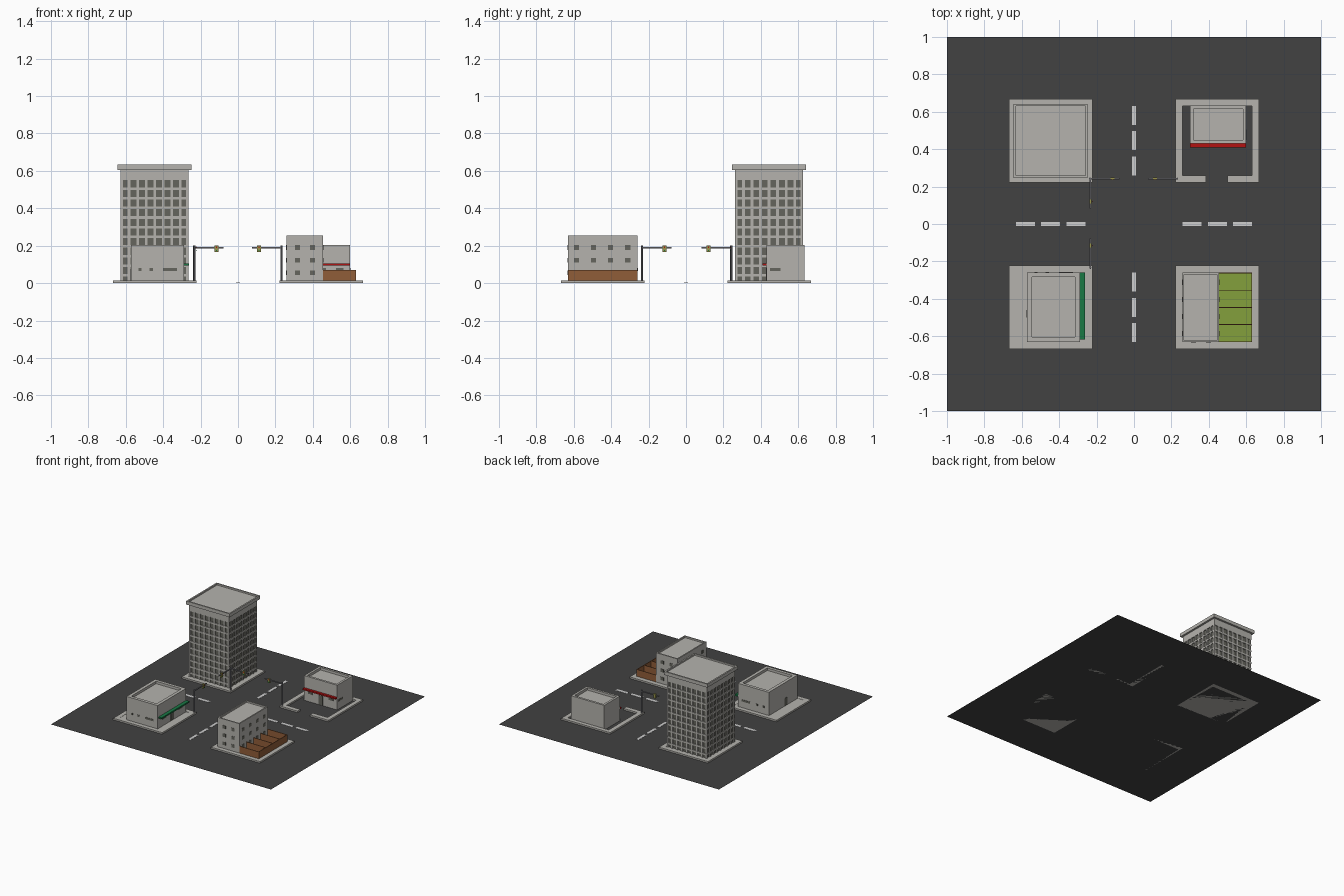
import bpy, bmesh
from mathutils import Matrix, Vector

if "Cube" in bpy.data.objects:
    bpy.data.objects.remove(bpy.data.objects["Cube"])


def material(name, r, g, b):
    m = bpy.data.materials.new(name)
    m.use_nodes = True
    m.diffuse_color = (r, g, b, 1)
    m.node_tree.nodes["Principled BSDF"].inputs["Base Color"].default_value = (r, g, b, 1)
    return m


ASPHALT = material("asphalt", .054, .054, .054)
CONCRETE = material("concrete", .46, .45, .42)
GLASS = material("window_grey", .13, .13, .11)
WHITE = material("road_paint", .62, .62, .62)
LAWN = material("lawn_green", .23, .35, .045)
WOOD = material("fence_brown", .28, .11, .04)
GREEN = material("awning_green", .01, .19, .06)
RED = material("awning_red", .45, .006, .006)
METAL = material("pole_grey", .2, .2, .22)
YELLOW = material("signal_yellow", .32, .30, .07)


def finish(name, bm, mat):
    mesh = bpy.data.meshes.new(name)
    bm.to_mesh(mesh)
    bm.free()
    mesh.materials.append(mat)
    obj = bpy.data.objects.new(name, mesh)
    bpy.context.collection.objects.link(obj)
    return obj


def add_box(bm, lo, hi):
    lo, hi = Vector(lo), Vector(hi)
    m = Matrix.Translation((lo + hi) / 2) @ Matrix.Diagonal((*(hi - lo), 1))
    return bmesh.ops.create_cube(bm, size=1, matrix=m)["verts"]


def boxes(name, spans, mat):
    """One object made of boxes, each given as (low corner, high corner)."""
    bm = bmesh.new()
    for lo, hi in spans:
        add_box(bm, lo, hi)
    return finish(name, bm, mat)


def parapet_block(name, lo, hi, rim, depth, mat=CONCRETE):
    """Box whose flat roof is sunk behind a parapet."""
    bm = bmesh.new()
    add_box(bm, lo, hi)
    bm.normal_update()
    roof = [f for f in bm.faces if f.normal.z > .9]
    bmesh.ops.inset_region(bm, faces=roof, thickness=rim, use_even_offset=True)
    bmesh.ops.inset_region(bm, faces=roof, thickness=.0005, depth=-depth)
    return finish(name, bm, mat)


def panes(name, axis, wall, spans, mat=GLASS):
    """Thin plates on a wall; spans are (start, end, low z, high z)."""
    t, out = .002, []
    for a, b, z0, z1 in spans:
        if axis == "x":
            out.append(((wall - t, a, z0), (wall + t, b, z1)))
        else:
            out.append(((a, wall - t, z0), (b, wall + t, z1)))
    return boxes(name, out, mat)


# Ground and road markings
bm = bmesh.new()
bmesh.ops.create_grid(bm, x_segments=1, y_segments=1, size=1)
finish("ground", bm, ASPHALT)

dashes = []
for sign in (-1, 1):
    for c in (.31, .447, .58):
        c *= sign
        dashes.append(((c - .051, -.012, .0005), (c + .051, .012, .002)))
        dashes.append(((-.011, c - .051, .0005), (.011, c + .051, .002)))
boxes("road_dashes", dashes, WHITE)

# Pavement blocks: kerb frame around each plot, paved except for the yard
KERB, LOT0, LOT1, IN0, IN1 = .013, .222, .667, .26, .632


def span(sign, a, b):
    return (a, b) if sign > 0 else (-b, -a)


for sx, sy, label in ((-1, 1, "tower"), (-1, -1, "corner_shop"),
                      (1, -1, "terrace"), (1, 1, "yard_shop")):
    x0, x1 = span(sx, LOT0, LOT1)
    y0, y1 = span(sy, LOT0, LOT1)
    u0, u1 = span(sx, IN0, IN1)
    v0, v1 = span(sy, IN0, IN1)
    frame = [((x0, v0, 0), (u0, v1, KERB)), ((u1, v0, 0), (x1, v1, KERB)),
             ((x0, v1, 0), (x1, y1, KERB))]
    if label == "yard_shop":   # driveway opening
        frame += [((x0, y0, 0), (.385, v0, KERB)), ((.5, y0, 0), (x1, v0, KERB))]
    else:
        frame.append(((x0, y0, 0), (x1, v0, KERB)))
        boxes(label + "_paving", [((u0, v0, 0), (u1, v1, KERB - .002))], CONCRETE)
    boxes(label + "_kerb", frame, CONCRETE)

# Office tower: glass core behind a grid of piers and floor bands
cx, cy, half, deep = -.446, .444, .182, .007
boxes("tower_glass", [((cx - half + deep, cy - half + deep, .01),
                       (cx + half - deep, cy + half - deep, .6))], GLASS)
bands = [((cx - half, cy - half, .55), (cx + half, cy + half, .606))]
for i in range(1, 11):
    top = .55 - i * .0515 + .0135
    bands.append(((cx - half, cy - half, top - .0135), (cx + half, cy + half, top)))
boxes("tower_floor_bands", bands, CONCRETE)

piers, step, w, h = [], half / 4, .007, half - .0004
for i in range(9):
    a = -half + i * step
    lo, hi = max(a - w, -h), min(a + w, h)
    for s in (-1, 1):
        p, q = sorted((s * h, s * (h - 2 * deep)))
        piers.append(((cx + lo, cy + p, .01), (cx + hi, cy + q, .56)))
        piers.append(((cx + p, cy + lo, .01), (cx + q, cy + hi, .56)))
boxes("tower_piers", piers, CONCRETE)
parapet_block("tower_cornice", (cx - .198, cy - .198, .605), (cx + .198, cy + .198, .633), .012, .012)

# Corner shop with green awning
parapet_block("corner_shop_walls", (-.572, -.63, 0), (-.29, -.258, .203), .026, .02)
low, high = .064, .08
row = [(-.532, -.515, low, high), (-.472, -.455, low, high), (-.402, -.325, low, high)]
panes("corner_shop_front_windows", "y", -.63, row)
panes("corner_shop_back_windows", "y", -.258, row)
panes("corner_shop_side_door", "x", -.572, [(-.50, -.46, .013, .075)])
panes("corner_shop_entrance", "x", -.29, [(-.46, -.42, .013, .08), (-.57, -.52, low, high),
                                          (-.36, -.31, low, high)])
boxes("corner_shop_awning", [((-.29, -.617, .093), (-.262, -.258, .105))], GREEN)

# Yard shop with red awning
parapet_block("yard_shop_walls", (.3, .43, 0), (.6, .634, .203), .018, .02)
panes("yard_shop_side_window", "x", .6, [(.45, .505, low, high)])
panes("yard_shop_entrance", "y", .43, [(.335, .375, low, high), (.43, .47, .004, .08),
                                       (.525, .565, low, high)])
boxes("yard_shop_awning", [((.3, .41, .093), (.6, .43, .105))], RED)

# Terraced houses with fenced back gardens
parapet_block("terrace_walls", (.258, -.632, 0), (.455, -.26, .254), .01, .012)
levels = (.055, .122, .19)
for name, axis, wall, centres in (("front", "y", -.632, (.318, .398)), ("back", "y", -.26, (.318, .398)),
                                  ("garden", "x", .455, (-.585, -.494, -.403, -.312)),
                                  ("street", "x", .258, (-.585, -.494, -.403, -.312))):
    panes("terrace_" + name + "_windows", axis, wall,
          [(c - .014, c + .014, z - .013, z + .013) for c in centres for z in levels])
boxes("garden_lawn", [((.455, -.63, 0), (.63, -.262, .015))], LAWN)
fences = [((.627, -.632, .01), (.632, -.26, .07))]
for i in range(5):
    y = -.6295 + i * .0918
    fences.append(((.455, y - .0025, .01), (.63, y + .0025, .07)))
boxes("garden_fences", fences, WOOD)


# Traffic signals: pole, arm over the road and hanging head
def signal(name, x, y, dx, dy):
    r, top = .004, .19
    bm = bmesh.new()
    bmesh.ops.create_cone(bm, cap_ends=True, segments=8, radius1=.005, radius2=.005, depth=.2,
                          matrix=Matrix.Translation((x, y, .1)))
    ex, ey = x + dx * .157, y + dy * .157
    add_box(bm, (min(x, ex) - r * abs(dy), min(y, ey) - r * abs(dx), top - r),
            (max(x, ex) + r * abs(dy), max(y, ey) + r * abs(dx), top + r))
    finish(name + "_pole", bm, METAL)
    hx, hy = x + dx * .12, y + dy * .12
    w, d = (.01, .006) if dx else (.006, .01)
    boxes(name + "_head", [((hx - w, hy - d, .166), (hx + w, hy + d, .2))], YELLOW)
    for lens, z, mat in (("red", .192, RED), ("green", .174, GREEN)):
        if dx:
            panes(name + "_" + lens + "_lens", "y", hy - d, [(hx - .003, hx + .003, z - .003, z + .003)], mat)
        else:
            panes(name + "_" + lens + "_lens", "x", hx + d, [(hy - .003, hy + .003, z - .003, z + .003)], mat)


signal("signal_back_west", -.235, .243, 1, 0)
signal("signal_back_east", .232, .243, -1, 0)
signal("signal_side_north", -.233, .24, 0, -1)
signal("signal_side_south", -.233, -.235, 0, 1)
